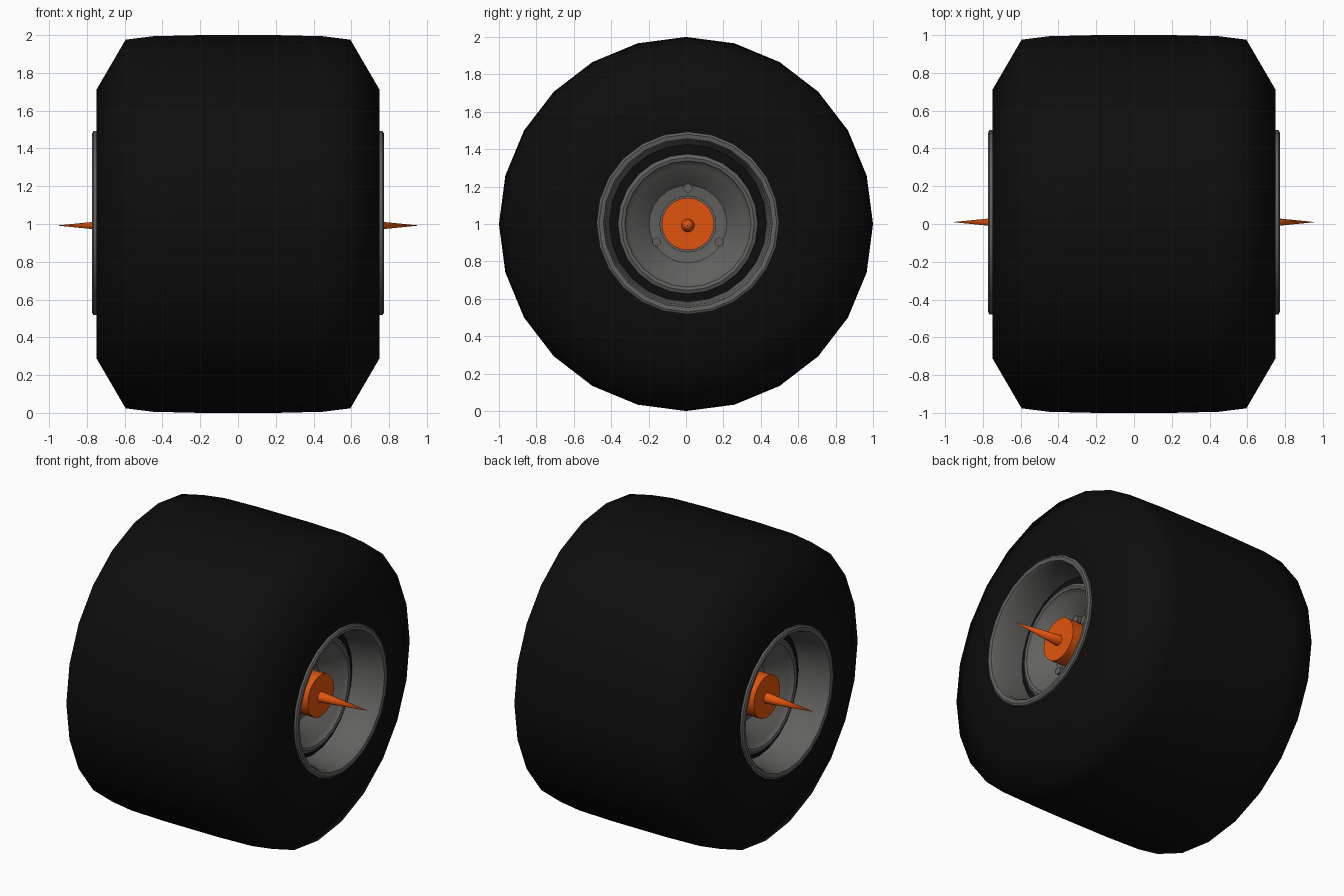
import bpy, bmesh, math

if "Cube" in bpy.data.objects:
    bpy.data.objects.remove(bpy.data.objects["Cube"])

CY, CZ = 0.01, 1.0    # hub axis


def material(name, rgb):
    m = bpy.data.materials.new(name)
    m.diffuse_color = (*rgb, 1)
    m.use_nodes = True
    m.node_tree.nodes["Principled BSDF"].inputs["Base Color"].default_value = m.diffuse_color
    return m


rubber = material("rubber", (0.004, 0.004, 0.004))
metal = material("dark_metal", (0.12, 0.118, 0.113))
orange = material("orange_paint", (0.75, 0.09, 0.004))


def lathe(name, profile, mat, y=CY, z=CZ, n=24, closed=False, angle=35, mirror=True):
    """Spin (x, radius) points round an x-directed axis; radius 0 becomes a pole."""
    bm = bmesh.new()
    rings = []
    for x, r in profile:
        if r == 0:
            rings.append([bm.verts.new((x, y, z))] * n)
        else:
            rings.append([bm.verts.new((x, y + r * math.sin(2 * math.pi * i / n),
                                        z + r * math.cos(2 * math.pi * i / n)))
                          for i in range(n)])
    pairs = list(zip(rings, rings[1:]))
    if closed:
        pairs.append((rings[-1], rings[0]))
    for a, b in pairs:
        for i in range(n):
            j = (i + 1) % n
            bm.faces.new(list(dict.fromkeys((a[i], a[j], b[j], b[i]))))
    bmesh.ops.recalc_face_normals(bm, faces=bm.faces)
    me = bpy.data.meshes.new(name)
    bm.to_mesh(me)
    bm.free()
    me.materials.append(mat)
    ob = bpy.data.objects.new(name, me)
    bpy.context.collection.objects.link(ob)
    bpy.ops.object.select_all(action='DESELECT')
    ob.select_set(True)
    bpy.context.view_layer.objects.active = ob
    bpy.ops.object.shade_smooth_by_angle(angle=math.radians(angle))
    if mirror:
        ob.modifiers.new("both_sides", 'MIRROR')
    return ob


# Tyre carcass: crown, shoulders, sidewalls and bore
half = [(0.2, 1.0), (0.45, 0.994), (0.595, 0.976), (0.75, 0.71), (0.75, 0.465), (0.5, 0.45)]
lathe("tyre", [(-x, r) for x, r in reversed(half)] + half, rubber,
      y=0, z=1, closed=True, angle=60, mirror=False)

# Outer rim: rounded lip and tapering barrel
lathe("rim_barrel", [(0.74, 0.472), (0.75, 0.488), (0.765, 0.488), (0.772, 0.475),
                     (0.768, 0.452), (0.745, 0.44), (0.57, 0.42), (0.53, 0.42), (0.53, 0.44)],
      metal, z=1.005, closed=True)

# Black groove between barrel and dish
lathe("rim_groove", [(0.55, 0.435), (0.55, 0.34), (0.5, 0.34), (0.5, 0.435)],
      rubber, closed=True, z=1.005)

# Dished wheel centre with a raised ring and flat hub plate
lathe("wheel_dish", [(0.44, 0), (0.44, 0.15), (0.45, 0.208), (0.555, 0.312), (0.565, 0.33),
                     (0.58, 0.338), (0.585, 0.355), (0.575, 0.374), (0.53, 0.376), (0.4, 0.22),
                     (0.4, 0)], metal)

# Orange hub with a grey collar
lathe("hub_collar", [(0.47, 0), (0.47, 0.152), (0.42, 0.152), (0.42, 0)], metal)
lathe("hub_cap", [(0.61, 0), (0.61, 0.14), (0.43, 0.14), (0.43, 0)], orange)

# Long pointed spike
lathe("spike", [(0.96, 0), (0.6, 0.036), (0.6, 0)], orange, z=0.992, n=16, angle=40)

# Three bolts round the hub plate
for k in range(3):
    a = 2 * math.pi * k / 3
    lathe(f"bolt_{k + 1}", [(0.475, 0), (0.475, 0.024), (0.43, 0.024), (0.43, 0)], metal,
          y=CY + 0.192 * math.sin(a), z=CZ + 0.192 * math.cos(a), n=12)
